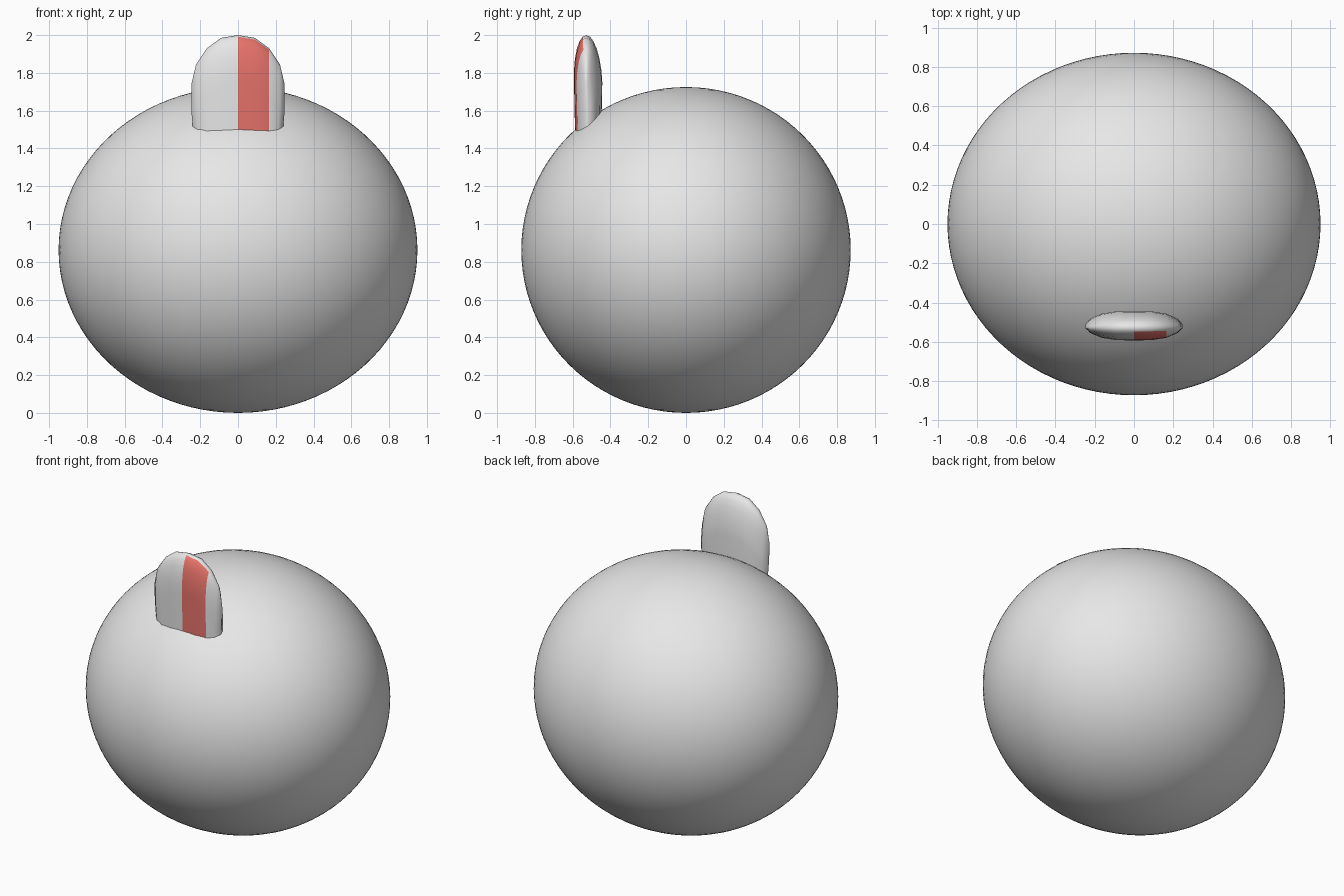
import bpy, bmesh, math

if "Cube" in bpy.data.objects:
    bpy.data.objects.remove(bpy.data.objects["Cube"])


def material(name, rgb):
    m = bpy.data.materials.new(name)
    m.diffuse_color = (*rgb, 1)
    m.use_nodes = True
    m.node_tree.nodes["Principled BSDF"].inputs["Base Color"].default_value = m.diffuse_color
    return m


grey = material("light grey", (0.8, 0.8, 0.8))
red = material("soft red", (0.8, 0.17, 0.145))

# Body: smooth egg-like ball
bpy.ops.mesh.primitive_uv_sphere_add(segments=96, ring_count=48, radius=1, location=(0, 0, 0.8625))
body = bpy.context.object
body.name = "body"
body.scale = (0.95, 0.872, 0.8625)
bpy.ops.object.transform_apply(location=False, rotation=False, scale=True)
bpy.ops.object.shade_smooth()
body.data.materials.append(grey)

# Fin: rounded tab lofted from side profiles; (x, half thickness, top height)
half = [(0, 0.075, 2.0), (0.09, 0.073, 1.985), (0.165, 0.061, 1.93),
        (0.222, 0.036, 1.845), (0.247, 0.008, 1.74)]
columns = [(-x, t, z) for x, t, z in reversed(half[1:])] + half
CENTRE_Y, BASE_Z, CAP, STEPS = -0.518, 1.4, 0.25, 12

bm = bmesh.new()
loops = []
for x, t, top in columns:
    cap = min(CAP, top - 1.6)
    foot_x = x * 0.93 if abs(x) > 0.2 else x
    points = [(foot_x, -0.9 * t, BASE_Z)]
    for i in range(STEPS + 1):
        a = math.pi * i / STEPS
        lean = -0.01 * math.sin(a)
        points.append((x, -t * math.cos(a) + lean, top - cap + cap * math.sin(a)))
    points.append((foot_x, 0.9 * t, BASE_Z))
    loops.append([bm.verts.new((px, CENTRE_Y + py, pz)) for px, py, pz in points])

n = len(loops[0])
for c in range(len(loops) - 1):
    for i in range(n):
        j = (i + 1) % n
        face = bm.faces.new((loops[c][i], loops[c + 1][i], loops[c + 1][j], loops[c][j]))
        # Red stripe on the front, right of the centre line
        x_mid = (columns[c][0] + columns[c + 1][0]) / 2
        if 0 < x_mid < 0.165 and i < n // 2 - 1:
            face.material_index = 1
for loop in (loops[0], loops[-1]):
    bm.faces.new(loop)
bmesh.ops.recalc_face_normals(bm, faces=bm.faces)

mesh = bpy.data.meshes.new("fin")
bm.to_mesh(mesh)
bm.free()
mesh.materials.append(grey)
mesh.materials.append(red)
fin = bpy.data.objects.new("fin", mesh)
bpy.context.collection.objects.link(fin)
bpy.ops.object.select_all(action='DESELECT')
fin.select_set(True)
bpy.context.view_layer.objects.active = fin
bpy.ops.object.shade_smooth_by_angle(angle=math.radians(60))
